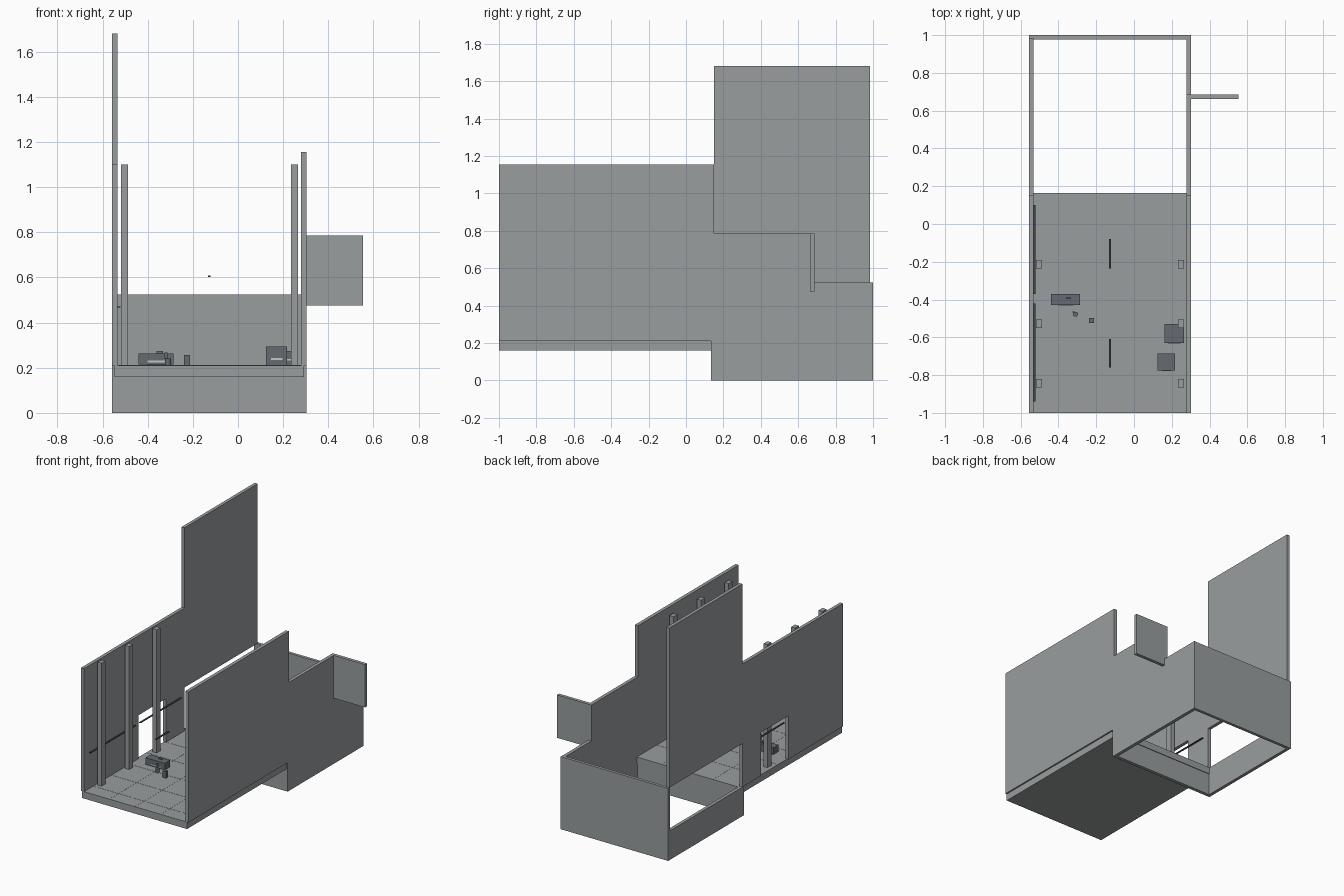
import bpy, math

def mat(name, c):
    m = bpy.data.materials.new(name)
    m.diffuse_color = (*c, 1)
    return m

GREY = mat("wall_grey", (0.32, 0.34, 0.345))
DARK = mat("furniture_grey", (0.13, 0.145, 0.165))
LIGHT = mat("trim_light", (0.55, 0.57, 0.58))
BLACK = mat("rail_dark", (0.05, 0.055, 0.06))

def box(name, x0, x1, y0, y1, z0, z1, m=GREY):
    v = [(x, y, z) for z in (z0, z1) for x, y in ((x0, y0), (x1, y0), (x1, y1), (x0, y1))]
    f = [(3, 2, 1, 0), (4, 5, 6, 7)] + [(i, (i + 1) % 4, (i + 1) % 4 + 4, i + 4) for i in range(4)]
    me = bpy.data.meshes.new(name)
    me.from_pydata(v, [], f)
    me.materials.append(m)
    o = bpy.data.objects.new(name, me)
    bpy.context.collection.objects.link(o)
    return o

# raised floor slab with thin seams
box("floor", -0.547, 0.292, -1, 0.165, 0.16, 0.21)
for i in range(5):
    y = -0.895 + i * 0.2085
    box("floor_seam", -0.53, 0.278, y - 0.001, y + 0.001, 0.21, 0.211)
for i in range(3):
    x = -0.33 + i * 0.205
    box("floor_seam_long", x - 0.001, x + 0.001, -0.998, 0.163, 0.21, 0.2108)

# left wall: front part with doorway, rear part with wide opening
L0, L1 = -0.557, -0.533
box("left_wall_front", L0, L1, -1, -0.375, 0.21, 1.1)
box("left_wall_lintel", L0, L1, -0.375, -0.065, 0.525, 1.1)
box("left_wall_middle", L0, L1, -0.065, 0.15, 0.21, 1.1)
box("left_wall_rear_upper", L0, L1, 0.15, 0.985, 0.525, 1.68)
box("left_wall_rear_lower", L0, L1, 0.135, 1, 0, 0.21)

# right wall: three heights
R0, R1 = 0.278, 0.303
box("right_wall_front", R0, R1, -1, 0.15, 0.21, 1.155)
box("right_wall_rear_lower", R0, R1, 0.135, 1, 0, 0.21)
box("right_wall_rear_middle", R0, R1, 0.15, 1, 0.21, 0.525)
box("right_wall_rear_upper", R0, R1, 0.15, 0.685, 0.525, 0.785)
box("side_panel", R0, 0.553, 0.662, 0.686, 0.475, 0.785)

# rear wall and step below the floor
box("rear_wall", L0, R1, 0.978, 1, 0, 0.525)
box("floor_step", L0, R1, 0.135, 0.16, 0, 0.16)

# columns on both sides
for x in (-0.503, 0.25):
    for y in (-0.213, -0.528, -0.843):
        box("column", x - 0.016, x + 0.016, y - 0.022, y + 0.022, 0.21, 1.1)

# wall rails and ceiling light bars
for a, b in ((-0.94, -0.42), (-0.37, 0.1)):
    box("wall_rail", L1, -0.521, a, b, 0.467, 0.472, BLACK)
for a, b in ((-0.235, -0.08), (-0.76, -0.61)):
    box("light_bar", -0.133, -0.121, a, b, 0.602, 0.608, BLACK)

# desk with small things on and around it
box("desk", -0.44, -0.285, -0.43, -0.37, 0.215, 0.263, DARK)
box("desk_stripe", -0.4, -0.32, -0.432, -0.43, 0.224, 0.231, LIGHT)
box("desk_screen", -0.36, -0.333, -0.396, -0.388, 0.263, 0.274, DARK)
box("desk_base", -0.4, -0.32, -0.42, -0.38, 0.21, 0.215, DARK)
bpy.ops.mesh.primitive_cylinder_add(vertices=12, radius=0.013, depth=0.03, location=(-0.31, -0.478, 0.225))
stool = bpy.context.object
stool.name = "stool"
stool.data.materials.append(DARK)
box("stool_back", -0.325, -0.313, -0.468, -0.462, 0.24, 0.268, DARK)
box("small_bin", -0.239, -0.212, -0.523, -0.497, 0.21, 0.257, DARK)

# crates on the right
box("tall_crate", 0.125, 0.217, -0.775, -0.685, 0.21, 0.293, DARK)
box("crate_stripe", 0.147, 0.197, -0.777, -0.775, 0.235, 0.242, LIGHT)
box("low_crate", 0.162, 0.264, -0.63, -0.53, 0.21, 0.275, DARK)
box("low_crate_stripe", 0.18, 0.246, -0.632, -0.63, 0.232, 0.238, LIGHT)
